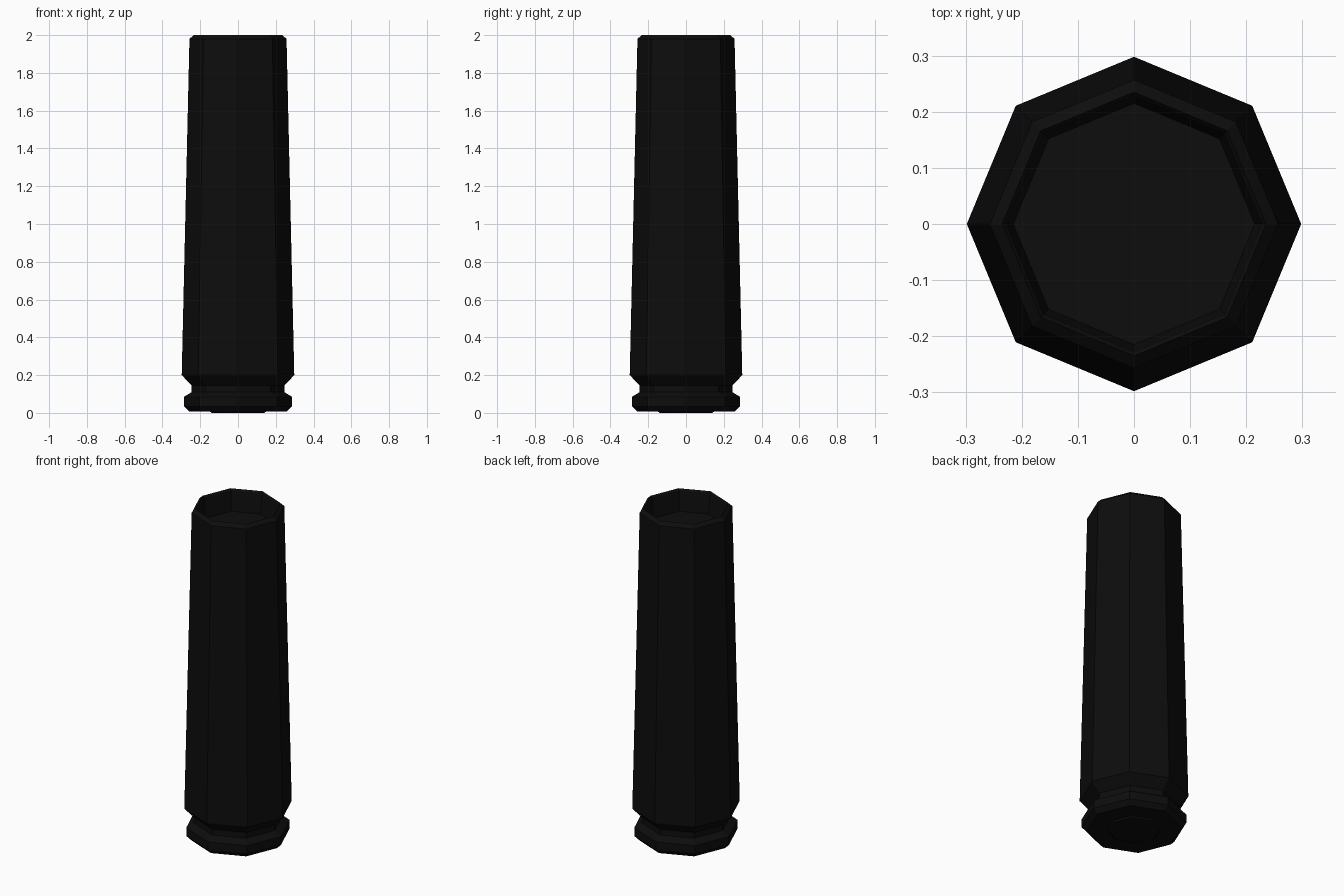
import bpy, bmesh
from math import cos, sin, pi

if "Cube" in bpy.data.objects:
    bpy.data.objects.remove(bpy.data.objects["Cube"])

SIDES = 8
mat = bpy.data.materials.new("black")
mat.diffuse_color = (0.004, 0.004, 0.004, 1)
mat.use_nodes = True
mat.node_tree.nodes["Principled BSDF"].inputs["Base Color"].default_value = mat.diffuse_color


def lathe(name, profile):
    """Revolve (radius, z) points into a faceted closed solid."""
    bm = bmesh.new()
    rings = [[bm.verts.new((r * cos(2 * pi * i / SIDES), r * sin(2 * pi * i / SIDES), z))
              for i in range(SIDES)] for r, z in profile]
    for a, b in zip(rings, rings[1:]):
        for i in range(SIDES):
            j = (i + 1) % SIDES
            bm.faces.new((a[i], a[j], b[j], b[i]))
    bm.faces.new(rings[0][::-1])
    bm.faces.new(rings[-1])
    bmesh.ops.recalc_face_normals(bm, faces=bm.faces)
    mesh = bpy.data.meshes.new(name)
    bm.to_mesh(mesh)
    bm.free()
    mesh.materials.append(mat)
    obj = bpy.data.objects.new(name, mesh)
    bpy.context.collection.objects.link(obj)
    return obj


# Tapered case: base cap, rim, groove, body, mouth lip and shallow recess
lathe("casing", [
    (0.14, 0.0), (0.15, 0.008), (0.26, 0.008),
    (0.287, 0.035), (0.287, 0.085), (0.245, 0.11), (0.245, 0.145),
    (0.298, 0.20), (0.257, 1.98), (0.235, 2.0),
    (0.228, 1.99), (0.215, 1.87),
])
